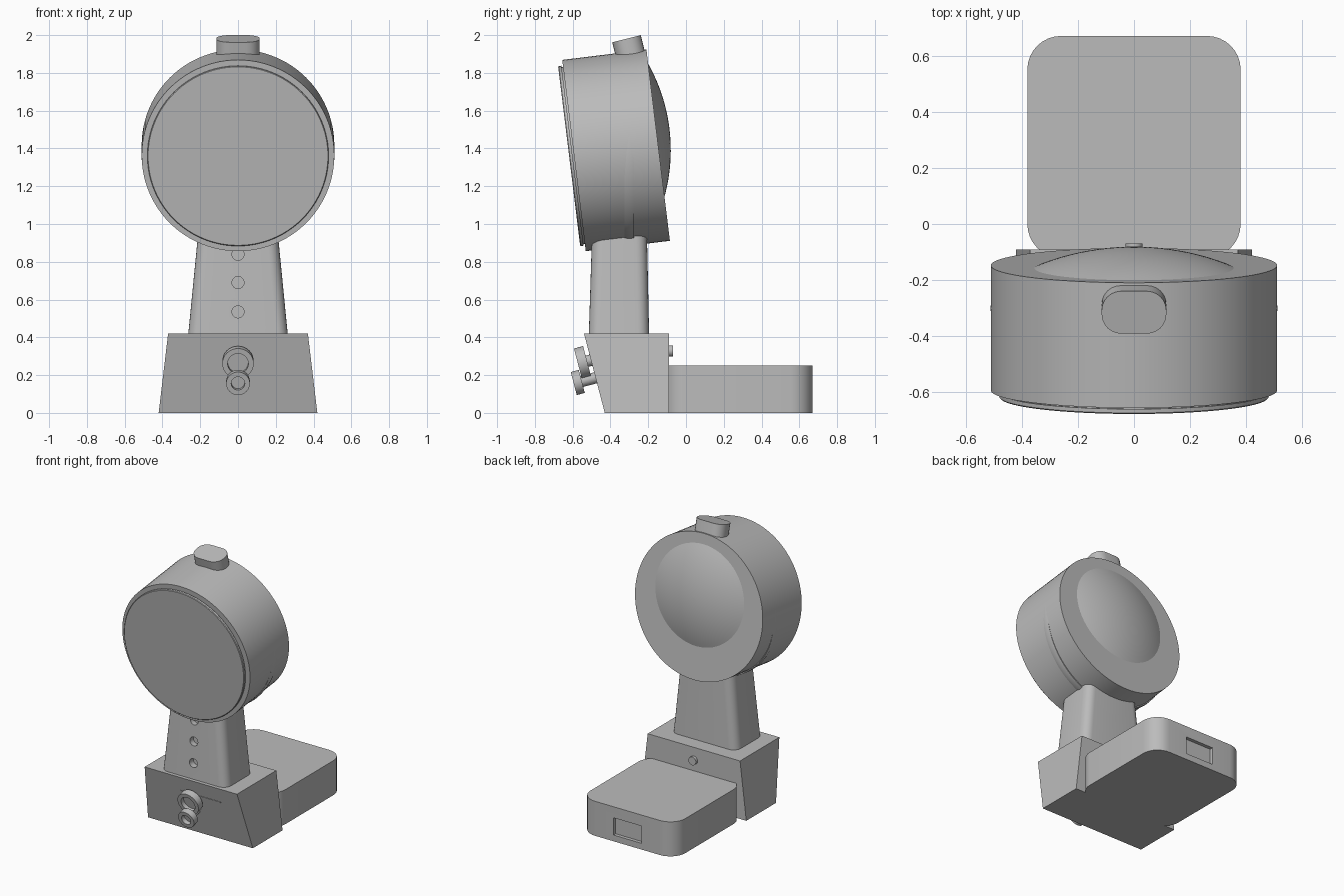
import bpy, bmesh
from math import sin, cos, pi, radians, sqrt
from mathutils import Matrix, Vector

default = bpy.data.objects.get("Cube")
if default:
    bpy.data.objects.remove(default)

GREY = (0.5, 0.5, 0.5, 1)
mat = bpy.data.materials.new("neutral_grey")
mat.use_nodes = True
mat.diffuse_color = GREY
mat.node_tree.nodes["Principled BSDF"].inputs["Base Color"].default_value = GREY
parts = []


def loft(name, rings, matrix=Matrix()):
    """Skin a stack of equal-length rings and cap both ends."""
    bm = bmesh.new()
    rows = [[bm.verts.new(p) for p in ring] for ring in rings]
    n = len(rows[0])
    for a, b in zip(rows, rows[1:]):
        for i in range(n):
            j = (i + 1) % n
            bm.faces.new((a[i], a[j], b[j], b[i]))
    bm.faces.new(rows[0])
    bm.faces.new(rows[-1])
    bmesh.ops.recalc_face_normals(bm, faces=bm.faces)
    me = bpy.data.meshes.new(name)
    bm.to_mesh(me)
    bm.free()
    me.materials.append(mat)
    me.transform(matrix)
    ob = bpy.data.objects.new(name, me)
    bpy.context.collection.objects.link(ob)
    parts.append(ob)
    return ob


def turned(name, profile, matrix, segs=32):
    """Revolve (radius, height) pairs about local z."""
    return loft(name, [[(r * cos(2 * pi * i / segs), r * sin(2 * pi * i / segs), h)
                        for i in range(segs)] for r, h in profile], matrix)


def rounded(x, y0, y1, r, z, steps=6):
    """Rounded rectangle ring at height z."""
    pts = []
    corners = ((x - r, y1 - r), (r - x, y1 - r), (r - x, y0 + r), (x - r, y0 + r))
    for q, (cx, cy) in enumerate(corners):
        for k in range(steps + 1):
            a = (q + k / steps) * pi / 2
            pts.append((cx + r * cos(a), cy + r * sin(a), z))
    return pts


def rect(x, y0, y1, z):
    return [(x, y0, z), (x, y1, z), (-x, y1, z), (-x, y0, z)]


def placed(x, y, z, tilt):
    return Matrix.Translation((x, y, z)) @ Matrix.Rotation(radians(tilt), 4, 'X')


def cut(target, cutter):
    mod = target.modifiers.new("cut", 'BOOLEAN')
    mod.operation = 'DIFFERENCE'
    mod.solver = 'EXACT'
    mod.object = cutter
    bpy.context.view_layer.objects.active = target
    bpy.ops.object.modifier_apply(modifier=mod.name)
    parts.remove(cutter)
    bpy.data.objects.remove(cutter)


# Tilted drum head with a front lens
head = placed(0, -0.593, 1.3625, 97)
turned("head_drum", [(0.51, -0.449), (0.51, 0)], head, 96)
turned("front_lens", [(0.472, -0.02), (0.472, 0.008), (0.48, 0.008), (0.48, 0.022),
                      (0.476, 0.026)], head, 96)

# Shallow dome on the back of the head, slightly above centre
rim, rise = 0.355, 0.07
ball = (rim * rim + rise * rise) / (2 * rise)
dome = [(rim, 0.02)]
for i in range(13):
    r = rim * (1 - i / 12) + 0.002
    dome.append((r, -(sqrt(ball * ball - r * r) - ball + rise)))
turned("back_dome", dome, head @ Matrix.Translation((0, 0.08, -0.449)), 64)

# Swivel rim just proud of the lower drum
turned("swivel_rim", [(0.508, -0.025), (0.512, 0), (0.508, 0.025)],
       placed(0, -0.3, 1.387, 90), 96)

# Button on top of the head
loft("top_button", [rounded(0.115, -0.078, 0.078, 0.07, z) for z in (-0.14, 0)],
     placed(0, -0.315, 1.981, 14))

# Tapered neck with three front sockets
neck = loft("neck", [rounded(0.265, -0.515, -0.195, 0.06, 0.40),
                     rounded(0.210, -0.497, -0.207, 0.06, 0.96)])
for z in (0.535, 0.69, 0.84):
    cut(neck, turned("socket_cutter", [(0.032, -0.04), (0.032, 0.1)],
                     placed(0, -0.505, z, 90), 24))

# Wedge base, narrower at the top, leaning forward
loft("base_block", [rect(0.42, -0.43, -0.09, 0), rect(0.37, -0.54, -0.09, 0.42)])

# Rear tray with a recessed port
tray = loft("rear_tray", [rounded(0.38, -0.12, 0.67, 0.12, z, 8) for z in (0, 0.25)])
cut(tray, loft("port_cutter", [rect(0.112, 0.645, 0.7, z) for z in (0.045, 0.17)]))

# Thumb screw behind the base
turned("rear_screw", [(0.03, -0.02), (0.03, 0.025), (0.055, 0.025), (0.055, 0.098)],
       placed(0, -0.09, 0.328, 90))

# Dished dials on the sloping front, each on a short stem
for name, y, z, r, inner, half, stem in (
        ("upper_dial", -0.548, 0.267, 0.083, 0.055, 0.025, 0.08),
        ("lower_dial", -0.573, 0.161, 0.063, 0.036, 0.022, 0.13)):
    turned(name, [(0.03, -stem), (0.03, -half), (r, -half), (r, half),
                  (inner, half), (inner, half - 0.03)], placed(0, y, z, 104.7))

# Thin seam plate above the dials
loft("front_seam", [rect(0.16, -0.003, 0.003, z) for z in (-0.004, 0.003)],
     placed(0.06, -0.511, 0.31, 104.7))

# Smooth curved surfaces, keep edges crisp
bpy.ops.object.select_all(action='DESELECT')
for ob in parts:
    ob.select_set(True)
bpy.context.view_layer.objects.active = parts[0]
bpy.ops.object.shade_smooth_by_angle(angle=radians(30))
